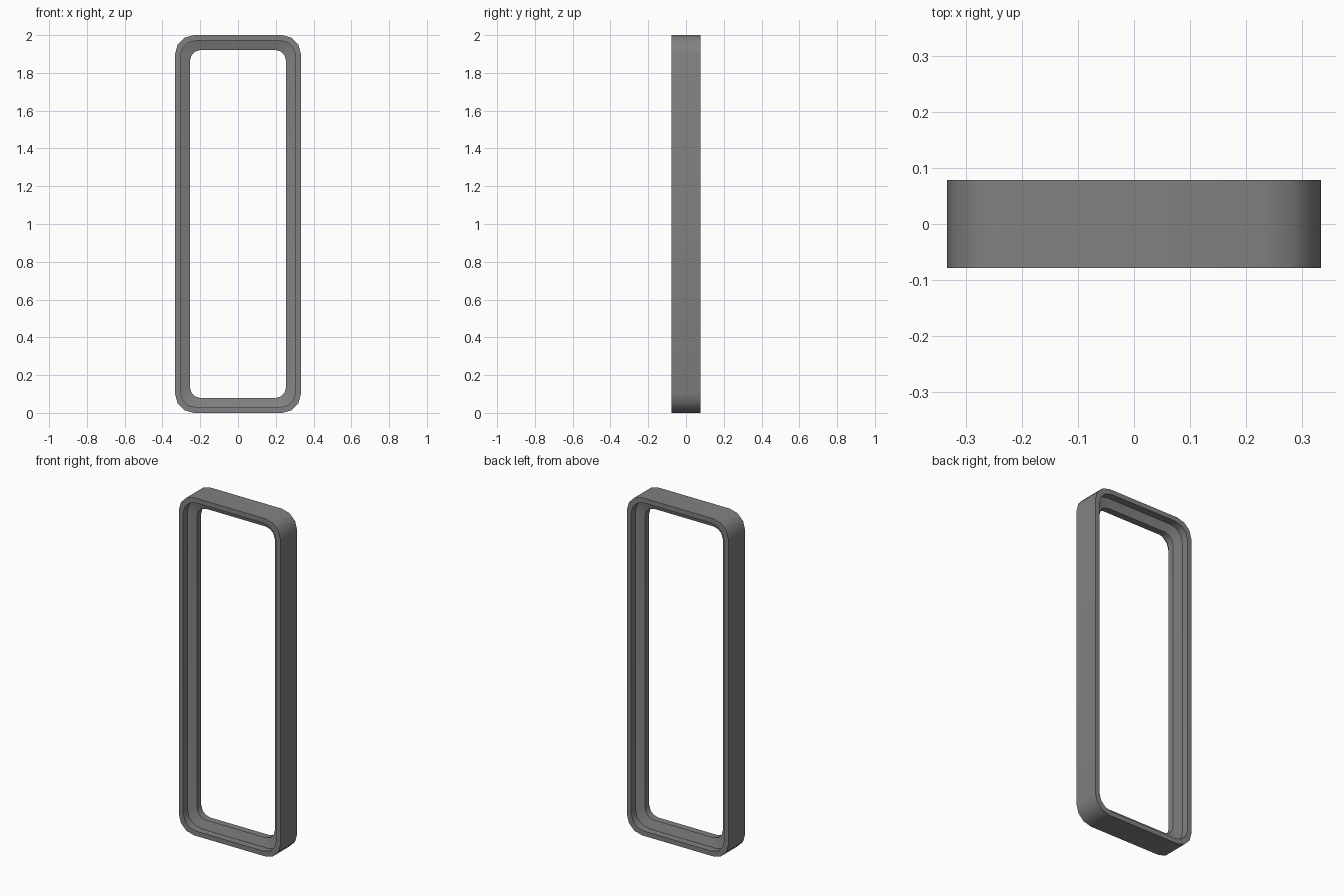
import bpy
import bmesh
import math

cube = bpy.data.objects.get("Cube")
if cube:
    bpy.data.objects.remove(cube, do_unlink=True)

HALF_W, HALF_H = 0.333, 1.0
SEGMENTS = 3

grey = bpy.data.materials.new("frame grey")
grey.use_nodes = True
colour = (0.22, 0.22, 0.22, 1)
grey.diffuse_color = colour
grey.node_tree.nodes["Principled BSDF"].inputs["Base Color"].default_value = colour


def rounded_loop(bm, inset, radius, y):
    """Ring of vertices around a rounded rectangle."""
    cx, cz = HALF_W - inset - radius, HALF_H - inset - radius
    ring = []
    for quarter, (sx, sz) in enumerate([(1, 1), (-1, 1), (-1, -1), (1, -1)]):
        for step in range(SEGMENTS + 1):
            a = (quarter + step / SEGMENTS) * math.pi / 2
            ring.append(bm.verts.new((sx * cx + radius * math.cos(a), y,
                                      HALF_H + sz * cz + radius * math.sin(a))))
    return ring


# Cross-section as (inset, corner radius, y): rim, recess, sloped ledge, inner lip
front = [(0.0, 0.1, -0.078), (0.028, 0.085, -0.078),
         (0.028, 0.085, -0.036), (0.078, 0.06, -0.02)]
section = front + [(i, r, -y) for i, r, y in reversed(front)]

bm = bmesh.new()
rings = [rounded_loop(bm, *point) for point in section]
for k, ring in enumerate(rings):
    following = rings[(k + 1) % len(rings)]
    for n in range(len(ring)):
        m = (n + 1) % len(ring)
        bm.faces.new((ring[n], ring[m], following[m], following[n]))
bmesh.ops.recalc_face_normals(bm, faces=bm.faces)

mesh = bpy.data.meshes.new("rounded_frame")
bm.to_mesh(mesh)
bm.free()
mesh.materials.append(grey)
frame = bpy.data.objects.new("rounded_frame", mesh)
bpy.context.collection.objects.link(frame)

# Soft corners, crisp rims
bpy.context.view_layer.objects.active = frame
frame.select_set(True)
bpy.ops.object.shade_smooth_by_angle(angle=math.radians(35))
